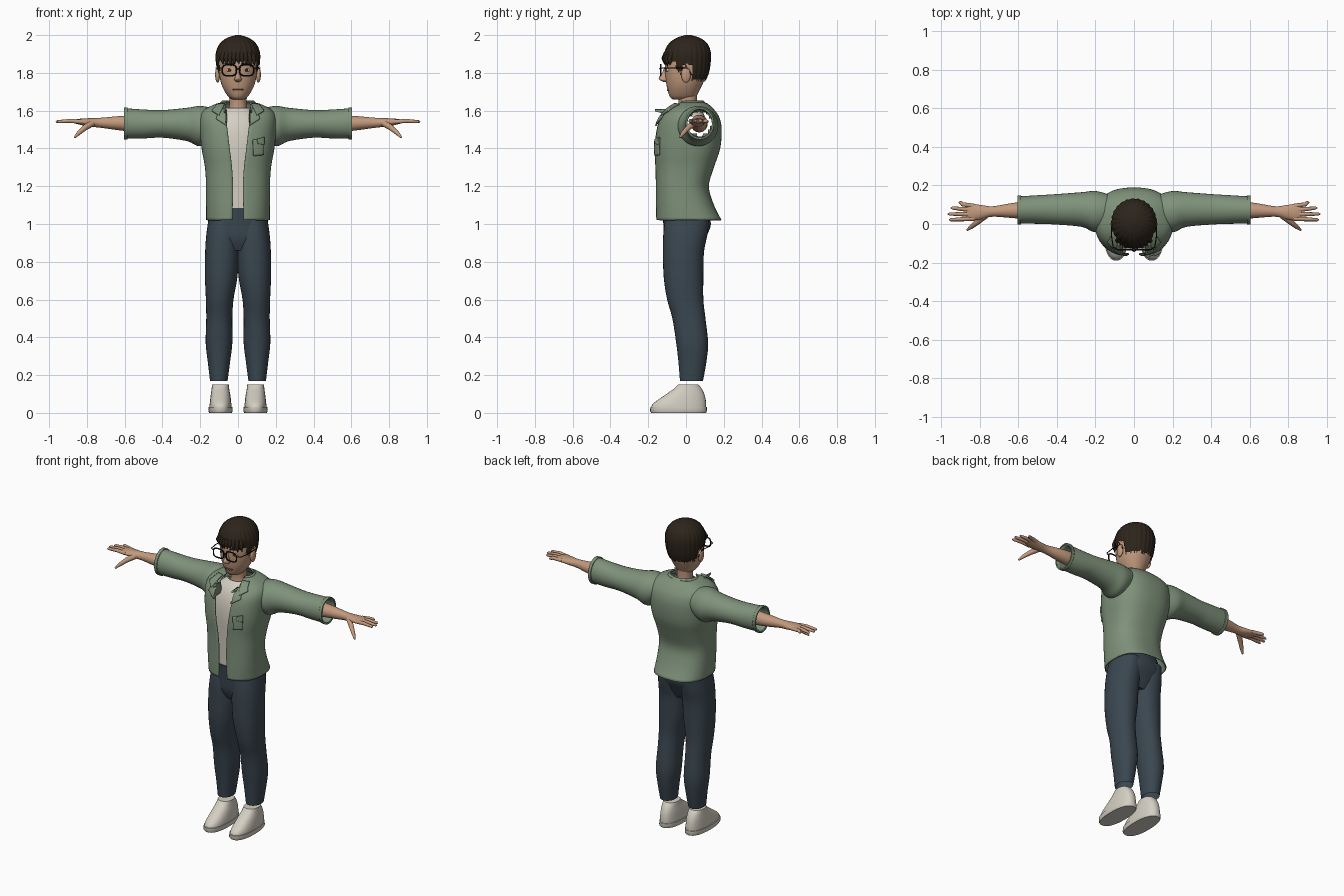
import bpy, bmesh, random
from math import sin, cos, pi, asin, atan2, copysign
from mathutils import Vector, Matrix
from mathutils.bvhtree import BVHTree

random.seed(4)
cube = bpy.data.objects.get("Cube")
if cube:
    bpy.data.objects.remove(cube)


def material(name, *rgb):
    m = bpy.data.materials.new(name)
    m.use_nodes = True
    m.diffuse_color = (*rgb, 1)
    bsdf = m.node_tree.nodes["Principled BSDF"]
    bsdf.inputs["Base Color"].default_value = (*rgb, 1)
    bsdf.inputs["Roughness"].default_value = 0.8
    return m


GREEN = material("sage green cloth", .21, .285, .195)
DENIM = material("dark blue denim", .042, .062, .08)
SKIN = material("skin", .54, .32, .205)
CREAM = material("cream", .66, .62, .54)
HAIR = material("dark brown hair", .026, .018, .011)
BLACK = material("black frame", .006, .006, .006)
LIPS = material("lips", .36, .17, .12)
IRIS = material("brown iris", .05, .025, .012)


def finish(name, bm, mat, thick=0, angle=.8):
    bmesh.ops.recalc_face_normals(bm, faces=bm.faces)
    me = bpy.data.meshes.new(name)
    bm.to_mesh(me)
    bm.free()
    me.materials.append(mat)
    ob = bpy.data.objects.new(name, me)
    bpy.context.collection.objects.link(ob)
    bpy.ops.object.select_all(action='DESELECT')
    ob.select_set(True)
    bpy.context.view_layer.objects.active = ob
    bpy.ops.object.shade_smooth_by_angle(angle=angle)
    if thick:
        mod = ob.modifiers.new("thickness", 'SOLIDIFY')
        mod.thickness, mod.offset = thick, 0
    return ob


def smooth_rows(rows, steps):
    """Catmull-Rom interpolation between cross-sections."""
    out = []
    for i in range(len(rows) - 1):
        quad = [rows[max(i - 1, 0)], rows[i], rows[i + 1], rows[min(i + 2, len(rows) - 1)]]
        for k in range(steps):
            t = k / steps
            out.append([b + t / 2 * (c - a + t * (2 * a - 5 * b + 4 * c - d + t * (3 * (b - c) + d - a)))
                        for a, b, c, d in zip(*quad)])
    return out + [list(rows[-1])]


def power(v, p):
    return copysign(abs(v) ** p, v)


def loft(name, mat, rows, axis='z', n=32, p=1, side=1, caps=True, steps=4,
         thick=0, edit=None):
    """Skin rings given as (height, a0, a1, b0, b1, optional front gap)."""
    bm = bmesh.new()
    rings = []
    gapped = len(rows[0]) > 5
    for r in smooth_rows(rows, steps):
        t, a0, a1, b0, b1 = r[:5]
        ra, rb = (a1 - a0) / 2, (b1 - b0) / 2
        g = asin(min(1, max(0, r[5] / ra)) ** (1 / p)) if gapped else 0
        ring = []
        for i in range(n):
            th = g + (2 * pi - 2 * g) * i / (n - 1 if gapped else n)
            a = (a0 + a1) / 2 + ra * power(sin(th), p)
            b = (b0 + b1) / 2 - rb * power(cos(th), p)
            co = (side * a, b, t) if axis == 'z' else (side * t, a, b)
            ring.append(bm.verts.new(co))
        rings.append(ring)
    for lo, hi in zip(rings, rings[1:]):
        for i in range(n - 1 if gapped else n):
            j = (i + 1) % n
            bm.faces.new((lo[i], lo[j], hi[j], hi[i]))
    if caps and not gapped:
        bm.faces.new(rings[0])
        bm.faces.new(rings[-1])
    if edit:
        edit(bm)
    return finish(name, bm, mat, thick)


def ball(name, mat, loc, size):
    bm = bmesh.new()
    bmesh.ops.create_uvsphere(bm, u_segments=20, v_segments=12, radius=1,
                              matrix=Matrix.Translation(loc) @ Matrix.Diagonal((*size, 1)))
    return finish(name, bm, mat)


def tube(name, mat, points, radii, closed=False):
    cu = bpy.data.curves.new(name, 'CURVE')
    cu.dimensions, cu.bevel_depth, cu.bevel_resolution = '3D', 1, 3
    cu.use_fill_caps = True
    sp = cu.splines.new('POLY')
    sp.points.add(len(points) - 1)
    for i, (pt, co) in enumerate(zip(sp.points, points)):
        pt.co = (*co, 1)
        pt.radius = radii[min(i, len(radii) - 1)]
    sp.use_cyclic_u = closed
    ob = bpy.data.objects.new(name, cu)
    bpy.context.collection.objects.link(ob)
    me = bpy.data.meshes.new_from_object(ob.evaluated_get(bpy.context.evaluated_depsgraph_get()))
    bpy.data.objects.remove(ob)
    bm = bmesh.new()
    bm.from_mesh(me)
    bpy.data.meshes.remove(me)
    return finish(name, bm, mat)


def plate(name, mat, base, corners, side=1, lift=.006, thick=.008, n=8):
    """Four-cornered patch (x, z) laid over the front of a base object."""
    tree = BVHTree.FromObject(base, bpy.context.evaluated_depsgraph_get())
    a, b, c, d = [Vector((side * x, z)) for x, z in corners]
    bm = bmesh.new()
    grid, y = [], -.08
    for i in range(n + 1):
        row = []
        for j in range(n + 1):
            q = a.lerp(b, i / n).lerp(d.lerp(c, i / n), j / n)
            hit = tree.ray_cast(Vector((q.x, -1, q.y)), Vector((0, 1, 0)))[0]
            y = hit.y if hit and hit.y < .03 else y
            row.append(bm.verts.new((q.x, y - lift, q.y)))
        grid.append(row)
    for r, s in zip(grid, grid[1:]):
        for j in range(n):
            bm.faces.new((r[j], r[j + 1], s[j + 1], s[j]))
    return finish(name, bm, mat, thick)


# Jacket body with open front and arm holes
def arm_holes(bm):
    inside = [f for f in bm.faces if abs(f.calc_center_median().x) > .12 and
              (f.calc_center_median().yz - Vector((.07, 1.53))).length < .066]
    bmesh.ops.delete(bm, geom=inside, context='FACES')


jacket = loft("jacket_body", GREEN, [
    (1.02, -.166, .166, -.155, .185, .03), (1.1, -.166, .166, -.157, .145, .028),
    (1.2, -.166, .166, -.157, .118, .026), (1.3, -.172, .172, -.16, .145, .032),
    (1.4, -.19, .19, -.165, .178, .044), (1.5, -.2, .2, -.155, .186, .056),
    (1.56, -.2, .2, -.135, .175, .064), (1.6, -.18, .18, -.1, .15, .068),
    (1.63, -.125, .125, -.06, .12, .066), (1.64, -.09, .09, -.04, .1, .06)],
    n=65, p=.8, thick=.006, edit=arm_holes)
loft("jacket_collar", GREEN, [
    (1.615, -.105, .105, -.06, .115, .075), (1.635, -.095, .095, -.05, .105, .07),
    (1.65, -.082, .082, -.04, .09, .06)], n=40, thick=.008)
plate("chest_pocket", GREEN, jacket, [(.078, 1.445), (.135, 1.455), (.132, 1.365), (.082, 1.36)])
plate("pocket_flap", GREEN, jacket, [(.1, 1.45), (.137, 1.46), (.137, 1.42), (.105, 1.425)], lift=.012)

# Shirt and trousers waist
loft("shirt", CREAM, [
    (1.07, -.14, .14, -.118, .09), (1.25, -.14, .14, -.122, .09),
    (1.4, -.145, .145, -.128, .11), (1.5, -.14, .14, -.118, .11),
    (1.57, -.12, .12, -.09, .1), (1.615, -.062, .062, -.05, .07)],
    caps=False, p=.85, edit=lambda bm: bmesh.ops.delete(bm, context='FACES', geom=[
        f for f in bm.faces if f.calc_center_median().y > -.01 and f.calc_center_median().z < 1.57]))
loft("trouser_hips", DENIM, [
    (.86, -.12, .12, -.09, .07), (.92, -.155, .155, -.114, .1),
    (1, -.16, .16, -.12, .132), (1.085, -.15, .15, -.126, .108)], p=.85)

# Head, neck and face
loft("neck", SKIN, [(1.58, -.055, .055, -.045, .065), (1.63, -.046, .046, -.038, .058),
                    (1.7, -.048, .048, -.045, .06)])
head = loft("head", SKIN, [
    (1.66, -.03, .03, -.07, .035), (1.675, -.052, .052, -.086, .055),
    (1.72, -.08, .08, -.1, .078), (1.77, -.096, .096, -.108, .1),
    (1.83, -.102, .102, -.112, .114), (1.89, -.1, .1, -.102, .115),
    (1.95, -.08, .08, -.07, .095), (1.975, -.045, .045, -.04, .06)], p=.92)
loft("nose", SKIN, [(1.752, -.008, .008, -.118, -.09), (1.762, -.02, .02, -.138, -.09),
                    (1.776, -.016, .016, -.144, -.09), (1.8, -.01, .01, -.127, -.09),
                    (1.83, -.007, .007, -.114, -.09)], n=16)
plate("mouth", LIPS, head, [(-.03, 1.713), (.03, 1.713), (.024, 1.704), (-.024, 1.704)],
      lift=.002, thick=.004)


# Hair cap with grooved strands, trimmed around the face
def trim_hair(bm):
    for v in bm.verts:
        groove = 1 + .015 * sin(atan2(v.co.x, .015 - v.co.y) * 24)
        v.co.x *= groove
        v.co.y = .015 + (v.co.y - .015) * groove
    gone = []
    for f in bm.faces:
        c = f.calc_center_median()
        ang = abs(atan2(c.x, .015 - c.y))
        edge = 1.862 if ang < .95 else 1.8 if ang < 1.3 else 1.84 if ang < 1.75 else 1.765
        if c.z < edge + random.uniform(-.008, .008):
            gone.append(f)
    bmesh.ops.delete(bm, geom=gone, context='FACES')


loft("hair", HAIR, [
    (1.74, -.085, .085, -.08, .095), (1.8, -.106, .106, -.1, .12),
    (1.86, -.116, .116, -.116, .13), (1.91, -.115, .115, -.113, .13),
    (1.955, -.095, .095, -.09, .112), (1.985, -.058, .058, -.05, .074),
    (2, -.012, .012, -.004, .028)], n=144, steps=6, edit=trim_hair)
for i in range(9):
    x = -.085 + i * .021
    y = -.118 + 4.5 * x * x
    drop = random.uniform(.012, .035)
    tube("fringe_lock", HAIR, [(x * .9, y + .012, 1.905), (x, y, 1.875), (x + .006, y + .002, 1.865 - drop)],
         [.013, .013, .001])

# Shoulder-to-foot parts and paired details
for s, tag in ((1, "left"), (-1, "right")):
    loft(tag + "_sleeve", GREEN, [
        (.13, -.015, .15, 1.46, 1.61), (.2, -.04, .168, 1.415, 1.622),
        (.27, -.012, .162, 1.442, 1.612), (.4, 0, .152, 1.46, 1.6),
        (.5, .004, .146, 1.456, 1.603), (.6, .005, .14, 1.456, 1.61)],
        'x', side=s, caps=False, thick=.006)
    loft(tag + "_cuff", GREEN, [(.585, .001, .145, 1.451, 1.614), (.604, .001, .145, 1.451, 1.614)],
         'x', side=s, caps=False, thick=.008)
    loft(tag + "_forearm", SKIN, [
        (.52, .025, .115, 1.485, 1.578), (.62, .03, .11, 1.495, 1.572),
        (.73, .038, .092, 1.51, 1.562), (.79, .025, .098, 1.516, 1.56),
        (.84, .018, .104, 1.526, 1.557), (.868, .03, .098, 1.534, 1.552)], 'x', side=s)
    for finger, y0, x1, y1 in (("index", .028, .95, .022), ("middle", .05, .957, .052),
                               ("ring", .072, .942, .083), ("little", .093, .9, .112)):
        tube(tag + "_" + finger + "_finger", SKIN,
             [(s * .83, y0, 1.541), (s * .89, (y0 + y1) / 2, 1.546), (s * x1, y1, 1.542),
              (s * (x1 + .008), y1, 1.54)], [.012, .011, .008, .003])
    tube(tag + "_thumb", SKIN, [(s * .77, .045, 1.535), (s * .81, .012, 1.51), (s * .845, -.016, 1.48),
                                (s * .865, -.032, 1.458)], [.018, .015, .011, .005])
    loft(tag + "_trouser_leg", DENIM, [
        (.17, .055, .148, -.032, .09), (.27, .042, .16, -.04, .108),
        (.37, .03, .171, -.052, .117), (.5, .03, .168, -.072, .103),
        (.6, .024, .17, -.1, .092), (.72, .003, .175, -.118, .092),
        (.85, -.006, .174, -.122, .095), (.95, -.008, .167, -.12, .115),
        (1.03, 0, .155, -.11, .125)], side=s, p=.92, caps=False)
    loft(tag + "_shoe", CREAM, [
        (.01, .034, .151, -.184, .105), (.045, .035, .15, -.178, .107),
        (.09, .04, .145, -.118, .1), (.125, .046, .14, -.068, .085),
        (.15, .049, .137, -.042, .066)], side=s, p=.85)
    loft(tag + "_sole", CREAM, [(0, .033, .152, -.184, .106), (.008, .029, .156, -.19, .111),
                                (.03, .03, .155, -.189, .11)], side=s, p=.85, steps=1)
    plate(tag + "_lapel", GREEN, jacket, [(.062, 1.605), (.1, 1.612), (.115, 1.555), (.06, 1.52)], s, lift=.01)
    plate(tag + "_collar_point", GREEN, jacket, [(.07, 1.638), (.11, 1.634), (.138, 1.598), (.1, 1.575)],
          s, lift=.016)
    ball(tag + "_ear", SKIN, (s * .108, 0, 1.79), (.013, .025, .042))
    ball(tag + "_eye", CREAM, (s * .045, -.094, 1.815), (.019, .012, .009))
    ball(tag + "_iris", IRIS, (s * .045, -.104, 1.815), (.008, .004, .008))
    plate(tag + "_eyebrow", HAIR, head, [(.02, 1.853), (.075, 1.856), (.075, 1.849), (.02, 1.843)],
          s, lift=.003, thick=.006)
    # Spectacles
    rim = [(s * (.046 + .037 * power(cos(k * pi / 16), .6)), -.134,
            1.814 + .029 * power(sin(k * pi / 16), .6)) for k in range(32)]
    tube(tag + "_spectacle_rim", BLACK, rim, [.0042], True)
    tube(tag + "_spectacle_arm", BLACK, [(s * .083, -.134, 1.825), (s * .108, -.12, 1.825),
                                         (s * .117, -.06, 1.825), (s * .114, .005, 1.825),
                                         (s * .11, .03, 1.79)], [.003])
tube("spectacle_bridge", BLACK, [(-.011, -.134, 1.818), (0, -.138, 1.822), (.011, -.134, 1.818)], [.004])
